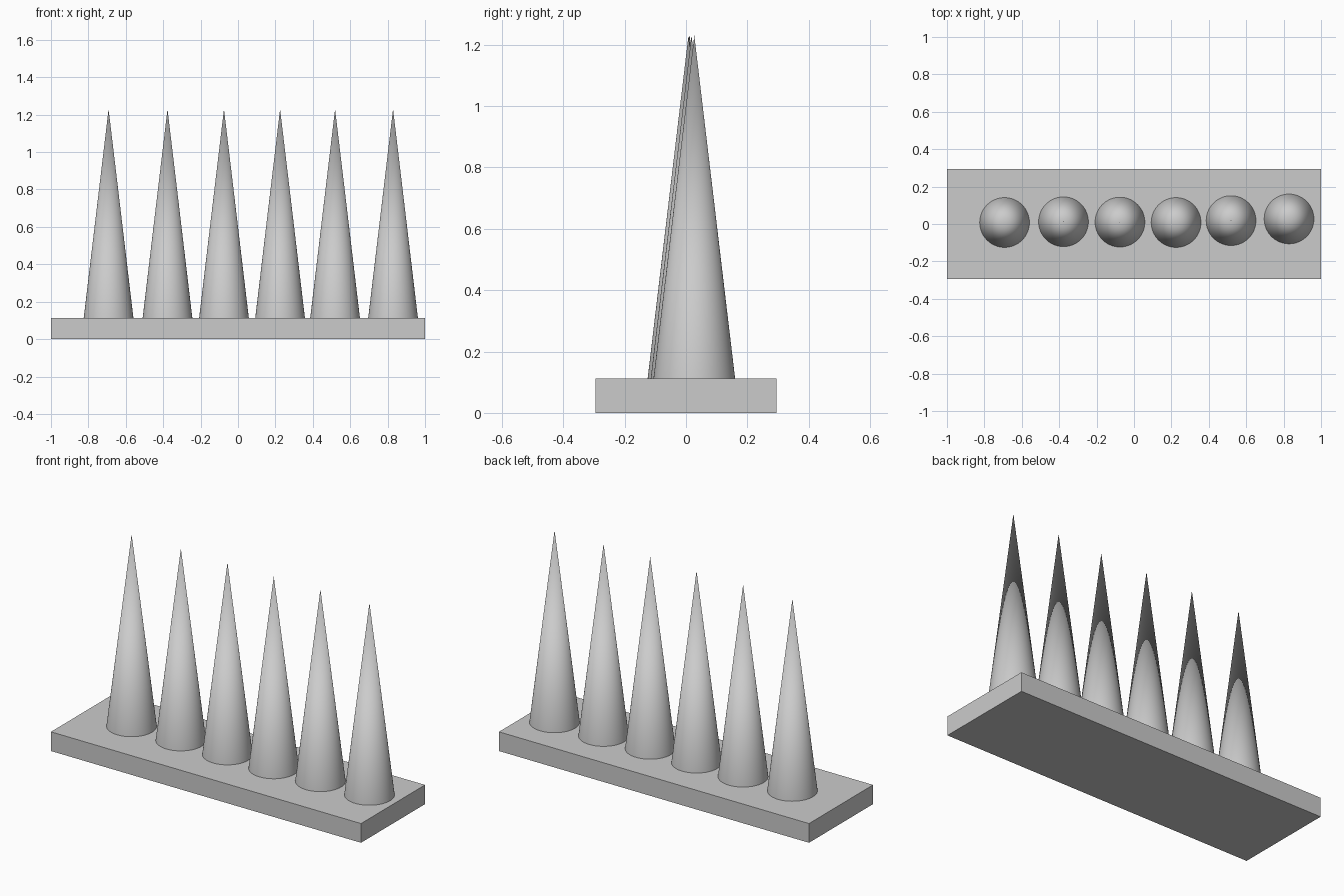
import bpy

cube = bpy.data.objects.get("Cube")
if cube:
    bpy.data.objects.remove(cube, do_unlink=True)

BASE_TOP = 0.112
TIP = 1.23
RADIUS = 0.133

grey = bpy.data.materials.new("light_grey")
grey.use_nodes = True
colour = (0.6, 0.6, 0.6, 1)
grey.diffuse_color = colour
grey.node_tree.nodes["Principled BSDF"].inputs["Base Color"].default_value = colour


def finish(name):
    obj = bpy.context.object
    obj.name = obj.data.name = name
    obj.data.materials.append(grey)
    return obj


# Flat rectangular base
bpy.ops.mesh.primitive_cube_add(size=1, location=(0, 0, BASE_TOP / 2))
base = finish("base_plate")
base.scale = (2, 0.59, BASE_TOP)

# Row of slightly uneven spikes
spots = [(-0.692, 0.008), (-0.377, 0.012), (-0.075, 0.01),
         (0.225, 0.008), (0.519, 0.018), (0.829, 0.027)]
for i, (x, y) in enumerate(spots, 1):
    bpy.ops.mesh.primitive_cone_add(vertices=64, radius1=RADIUS, radius2=0,
                                    depth=TIP - BASE_TOP, end_fill_type='NOTHING',
                                    location=(x, y, (TIP + BASE_TOP) / 2))
    finish(f"spike_{i}")
    bpy.ops.object.shade_smooth_by_angle()
